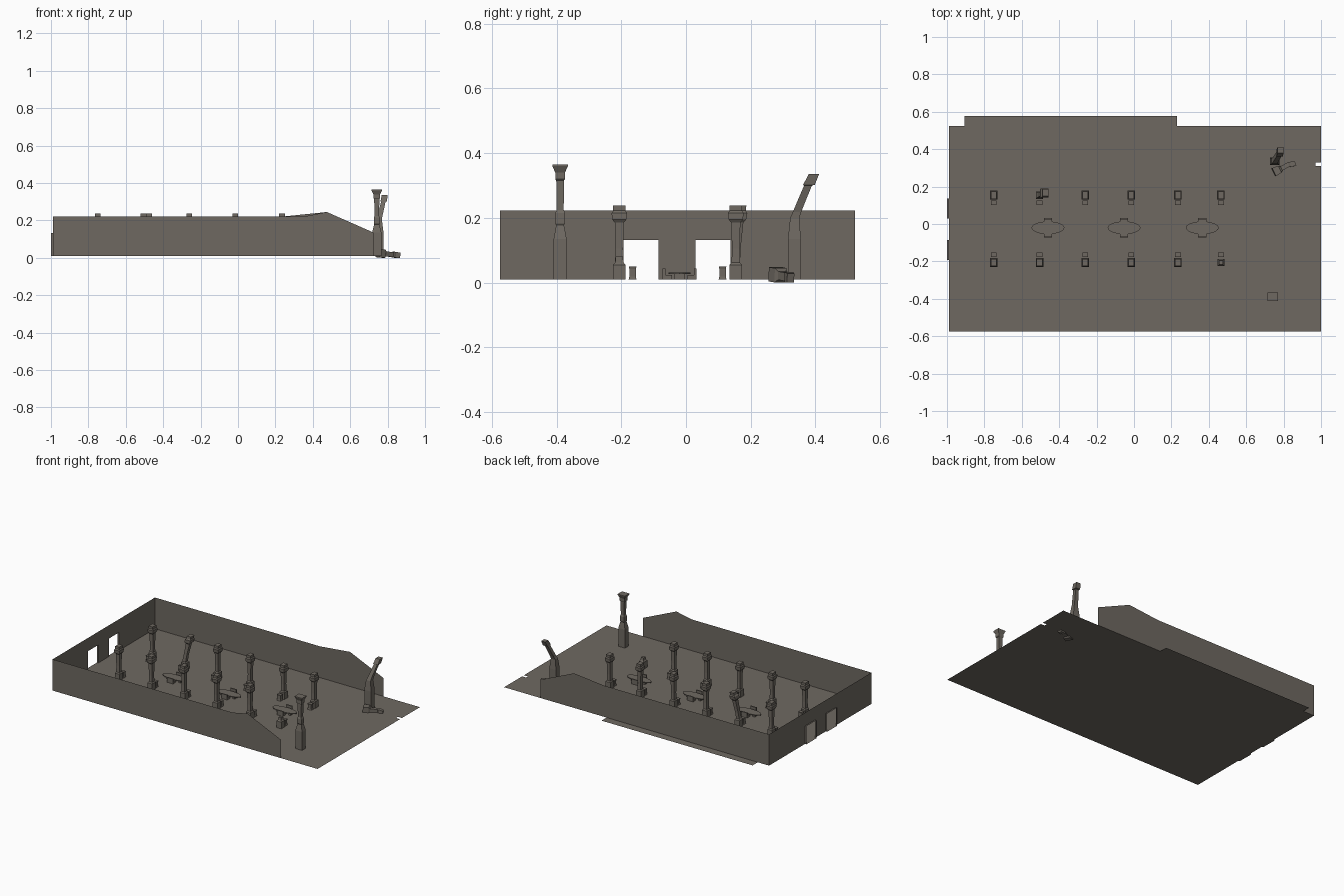
import bpy, bmesh, math
from mathutils import Matrix, Vector

if "Cube" in bpy.data.objects:
    bpy.data.objects.remove(bpy.data.objects["Cube"])

stone = bpy.data.materials.new("weathered_grey_stone")
stone.diffuse_color = (0.158, 0.141, 0.120, 1)
stone.use_nodes = True
stone.node_tree.nodes["Principled BSDF"].inputs["Base Color"].default_value = stone.diffuse_color
G = 0.01  # floor level


def finish(name, bm, fix=True):
    if fix:
        bmesh.ops.recalc_face_normals(bm, faces=bm.faces)
    me = bpy.data.meshes.new(name)
    bm.to_mesh(me)
    bm.free()
    me.materials.append(stone)
    ob = bpy.data.objects.new(name, me)
    bpy.context.collection.objects.link(ob)
    return ob


def sheet(name, pts):
    bm = bmesh.new()
    bm.faces.new([bm.verts.new(p) for p in pts])
    return finish(name, bm, False)


def loft(bm, rings, at=(0, 0, 0)):
    """Square-section solid from rings (dx, dy, z, half_x, half_y)."""
    loops = []
    for dx, dy, z, hx, hy in rings:
        loops.append([bm.verts.new((at[0] + dx + sx * hx, at[1] + dy + sy * hy, at[2] + z))
                      for sx, sy in ((-1, -1), (1, -1), (1, 1), (-1, 1))])
    for a, b in zip(loops, loops[1:]):
        for i in range(4):
            j = (i + 1) % 4
            bm.faces.new((a[i], a[j], b[j], b[i]))
    bm.faces.new(loops[0][::-1])
    bm.faces.new(loops[-1])


def box(bm, x0, x1, y0, y1, z0, z1):
    hx, hy = (x1 - x0) / 2, (y1 - y0) / 2
    loft(bm, [(0, 0, z0, hx, hy), (0, 0, z1, hx, hy)], ((x0 + x1) / 2, (y0 + y1) / 2, 0))


# Floor with rear ledge and a small chipped notch on the right
sheet("floor", [(x, y, G) for x, y in (
    (-0.99, -0.575), (1, -0.575), (1, 0.31), (0.97, 0.31), (0.97, 0.33), (1, 0.33), (1, 0.523),
    (0.23, 0.523), (0.23, 0.578), (-0.905, 0.578), (-0.905, 0.523), (-0.99, 0.523))])

# Long side walls with broken sloping ends
for name, y, rise in (("front_wall", -0.575, 0.36), ("back_wall", 0.523, 0.25)):
    prof = [(-0.99, G), (0.725, G), (0.725, 0.135), (0.475, 0.245), (rise, 0.222), (-0.99, 0.222)]
    if y > 0:
        prof.reverse()
    sheet(name, [(x, y, z) for x, z in prof])

# Left end wall with two door openings
sheet("end_wall", [(-0.99, y, z) for y, z in (
    (-0.575, G), (-0.575, 0.222), (0.523, 0.222), (0.523, G), (0.137, G), (0.137, 0.132),
    (0.03, 0.132), (0.03, G), (-0.085, G), (-0.085, 0.132), (-0.193, 0.132), (-0.193, G))])

# Door jambs pushed outward from the end wall
for i, (y0, y1) in enumerate(((-0.193, -0.085), (0.03, 0.137))):
    bm = bmesh.new()
    path = [(y0, G), (y0, 0.132), (y1, 0.132), (y1, G)]
    rows = [[bm.verts.new((x, y, z)) for y, z in path] for x in (-1.0, -0.99)]
    for k in range(4):
        j = (k + 1) % 4
        bm.faces.new((rows[0][k], rows[0][j], rows[1][j], rows[1][k]))
    finish(f"door_jamb_{i + 1}", bm, False)

# Colonnade: height, half width x, half width y
COLUMN = [(0.010, .018, .019), (0.055, .018, .019), (0.062, .012, .013), (0.105, .011, .012),
          (0.185, .013, .014), (0.195, .020, .022), (0.215, .020, .024), (0.222, .015, .019),
          (0.238, .015, .019)]
for row, y, inward in (("front", -0.206, 1), ("back", 0.154, -1)):
    for i, x in enumerate((-0.75, -0.505, -0.26, -0.015, 0.235, 0.465)):
        bm = bmesh.new()
        rings = [(0, 0, *r) for r in COLUMN]
        if row == "front" and i == 5:      # snapped column
            rings = rings[:3] + [(0, 0, 0.08, .010, .011)]
        if row == "back" and i == 1:       # leaning column
            rings = [(max(0, z - 0.07) * 0.19, max(0, z - 0.07) * 0.08, z, hx, hy)
                     for _, _, z, hx, hy in rings]
        loft(bm, rings, (x, y, 0))
        # low pedestal on the aisle side
        loft(bm, [(0, 0, G, .015, .012), (0, 0, .018, .013, .010), (0, 0, .042, .013, .010),
                  (0, 0, .05, .015, .012)], (x, y + inward * 0.041, 0))
        finish(f"{row}_column_{i + 1}", bm)

# Oval tables with a pair of backed seats
for i, x in enumerate((-0.46, -0.053, 0.365)):
    bm = bmesh.new()
    m = Matrix.Translation((x, -0.02, 0.029)) @ Matrix.Diagonal((0.088, 0.034, 1, 1))
    bmesh.ops.create_cone(bm, cap_ends=True, segments=24, radius1=1, radius2=1, depth=0.005, matrix=m)
    for s in (-1, 1):
        box(bm, x + s * 0.045 - 0.008, x + s * 0.045 + 0.008, -0.035, -0.005, G, 0.027)
    finish(f"oval_table_{i + 1}", bm)
    bm = bmesh.new()
    for s in (-1, 1):
        yc = -0.02 + s * 0.036
        box(bm, x - 0.022, x + 0.022, yc - 0.012, yc + 0.012, G, 0.024)
        yb = -0.02 + s * 0.048
        box(bm, x - 0.022, x + 0.022, yb - 0.004, yb + 0.004, G, 0.043)
    finish(f"seats_{i + 1}", bm)

# Tall intact entrance pillar
BASE = [(0, 0, .01, .025, .020), (0, 0, .135, .025, .020), (0, 0, .178, .014, .012)]
bm = bmesh.new()
loft(bm, BASE + [(0, 0, .182, .016, .015), (0, 0, .215, .016, .015), (0, 0, .225, .012, .011),
                 (0, 0, .315, .014, .012), (0, 0, .32, .018, .015), (0, 0, .34, .018, .015),
                 (0, 0, .36, .028, .024), (0, 0, .365, .028, .024)], (0.742, -0.389, 0))
finish("intact_pillar", bm)

# Broken leaning pillar
bm = bmesh.new()
loft(bm, BASE[:2] + [(0, 0.001, .20, .017, .014), (.004, .008, .218, .014, .013),
                     (.024, .042, .30, .012, .012), (.026, .045, .302, .017, .018),
                     (.031, .06, .335, .016, .016)], (0.753, 0.335, 0))
finish("leaning_pillar", bm)

# Fallen pillar fragment lying on the floor
bm = bmesh.new()
loft(bm, [(0, 0, 0, .024, .022), (0, 0, .035, .020, .022), (0, 0, .045, .013, .013),
          (.003, 0, .09, .012, .013), (0, 0, .095, .015, .016), (-.008, 0, .125, .012, .014)])
axis = Vector((0.115, 0.055, -0.012)).normalized()
rot = axis.to_track_quat('Z', 'Y').to_matrix().to_4x4()
bmesh.ops.transform(bm, matrix=Matrix.Translation((0.747, 0.277, 0.032)) @ rot, verts=bm.verts)
low = min(v.co.z for v in bm.verts)
bmesh.ops.translate(bm, vec=(0, 0, -low), verts=bm.verts)
finish("fallen_pillar_piece", bm)
